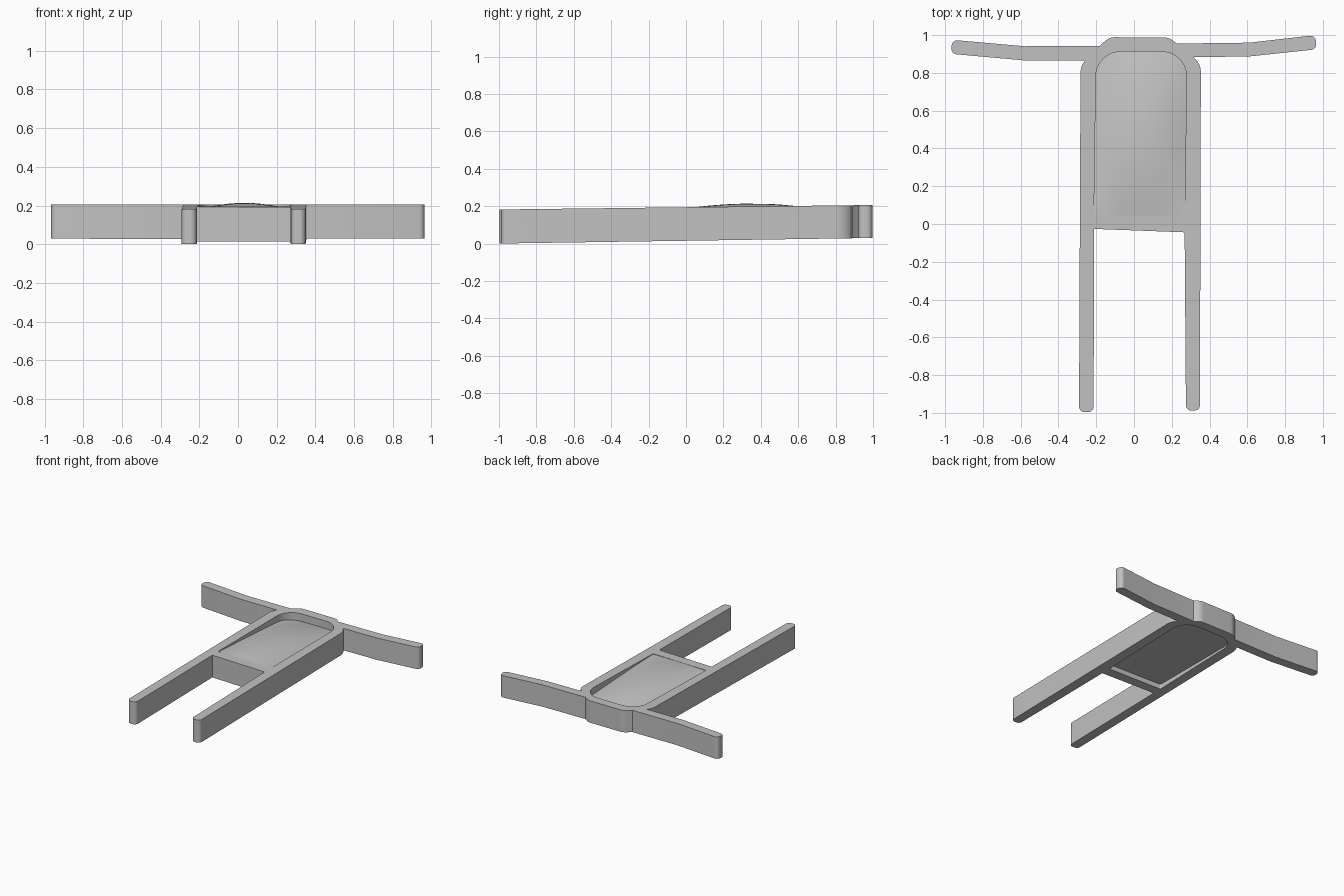
import bpy, bmesh, math
from mathutils import Vector

if "Cube" in bpy.data.objects:
    bpy.data.objects.remove(bpy.data.objects["Cube"], do_unlink=True)

GREY = (0.54, 0.54, 0.54, 1)
mat = bpy.data.materials.new("plain grey")
mat.use_nodes = True
mat.diffuse_color = GREY
mat.node_tree.nodes["Principled BSDF"].inputs["Base Color"].default_value = GREY


def fillet(corners, steps=8):
    """Round each (x, y, radius) corner of a closed outline."""
    out = []
    for i, (x, y, r) in enumerate(corners):
        p = Vector((x, y))
        if r == 0:
            out.append(p)
            continue
        a = (Vector(corners[i - 1][:2]) - p).normalized()
        b = (Vector(corners[(i + 1) % len(corners)][:2]) - p).normalized()
        half = a.angle(b) / 2
        centre = p + (a + b).normalized() * r / math.sin(half)
        start = p + a * r / math.tan(half) - centre
        end = p + b * r / math.tan(half) - centre
        for k in range(steps + 1):
            t = k / steps
            out.append(centre + start.lerp(end, t).normalized() * r)
    return out


def finish(name, bm):
    """Turn a bmesh into a shaded, coloured object."""
    bmesh.ops.remove_doubles(bm, verts=bm.verts, dist=1e-5)
    bmesh.ops.recalc_face_normals(bm, faces=bm.faces)
    mesh = bpy.data.meshes.new(name)
    bm.to_mesh(mesh)
    bm.free()
    mesh.materials.append(mat)
    obj = bpy.data.objects.new(name, mesh)
    bpy.context.collection.objects.link(obj)
    bpy.ops.object.select_all(action='DESELECT')
    obj.select_set(True)
    bpy.context.view_layer.objects.active = obj
    bpy.ops.object.shade_smooth_by_angle(angle=math.radians(35))


def slab(name, outlines):
    """Extrude outlines (later ones cut holes) between the sloping base and top."""
    curve = bpy.data.curves.new(name + "_outline", 'CURVE')
    curve.dimensions = '2D'
    curve.fill_mode = 'BOTH'
    curve.extrude = 0.5
    for pts in outlines:
        sp = curve.splines.new('POLY')
        sp.points.add(len(pts) - 1)
        for q, p in zip(sp.points, pts):
            q.co = (p.x, p.y, 0, 1)
        sp.use_cyclic_u = True
    tmp = bpy.data.objects.new(name + "_outline", curve)
    mesh = bpy.data.meshes.new_from_object(tmp)
    bm = bmesh.new()
    bm.from_mesh(mesh)
    bpy.data.objects.remove(tmp)
    bpy.data.curves.remove(curve)
    bpy.data.meshes.remove(mesh)
    for v in bm.verts:
        u = v.co.y + 1
        v.co.z = 0.182 + 0.012 * u if v.co.z > 0 else 0.015 * u
    finish(name, bm)


# Frame with both front legs, and the opening for the panel
outer = fillet([(-.291, -.996, .03), (-.214, -.996, .03), (-.211, -.026, 0),
                (.268, -.044, 0), (.275, -.988, .03), (.349, -.988, .03),
                (.354, .845, .1), (.29, .908, 0), (.185, .987, .08),
                (-.13, .989, .08), (-.235, .896, 0), (-.283, .835, .1)])
opening = fillet([(-.212, .05, .01), (.268, .036, .01),
                  (.28, .912, .13), (-.2, .912, .13)])
slab("frame_and_legs", [outer, opening])

# Bent side arms
slab("left_arm", [fillet([(.28, .883, 0), (.61, .887, 0), (.967, .925, .03),
                          (.961, 1.0, .03), (.61, .96, 0), (.21, .955, 0)])])
slab("right_arm", [fillet([(-.22, .866, 0), (-.58, .866, 0), (-.97, .901, .03),
                           (-.962, .975, .03), (-.58, .941, 0), (-.17, .943, 0)])])

# Domed panel, tilted gently down towards the back
RINGS = 10
centre = Vector((.034, .474))


def top_z(p):
    d = p - centre
    bulge = max(0, 1 - (d.x / .25) ** 2) * max(0, 1 - (d.y / .45) ** 2)
    return .19 - .055 * (p.y - .04) + .044 * bulge


def bottom_z(p):
    return .055 - .015 * (p.y - .04)


def add_surface(bm, height):
    """Fill the opening with shrinking rings and return the rim."""
    rings = []
    for k in range(RINGS):
        t = 1 - k / RINGS
        pts = [centre + (p - centre) * t * 1.01 for p in opening]
        rings.append([bm.verts.new((p.x, p.y, height(p))) for p in pts])
    n = len(opening)
    for a, b in zip(rings, rings[1:]):
        for i in range(n):
            j = (i + 1) % n
            bm.faces.new((a[i], a[j], b[j], b[i]))
    hub = bm.verts.new((centre.x, centre.y, height(centre)))
    for i in range(n):
        bm.faces.new((rings[-1][i], rings[-1][(i + 1) % n], hub))
    return rings[0]


bm = bmesh.new()
top, bottom = add_surface(bm, top_z), add_surface(bm, bottom_z)
# Split the long rim edges so the dome curves smoothly along them
long_edges = [e for e in bm.edges if e.calc_length() > .1]
bmesh.ops.subdivide_edges(bm, edges=long_edges, cuts=8, use_grid_fill=True)
for v in bm.verts:
    p = v.co.xy
    v.co.z = top_z(p) if v.co.z > .1 else bottom_z(p)
# Join the two rims with a side wall
rim = [e for e in bm.edges if e.is_boundary]
bmesh.ops.bridge_loops(bm, edges=rim)
finish("domed_panel", bm)
